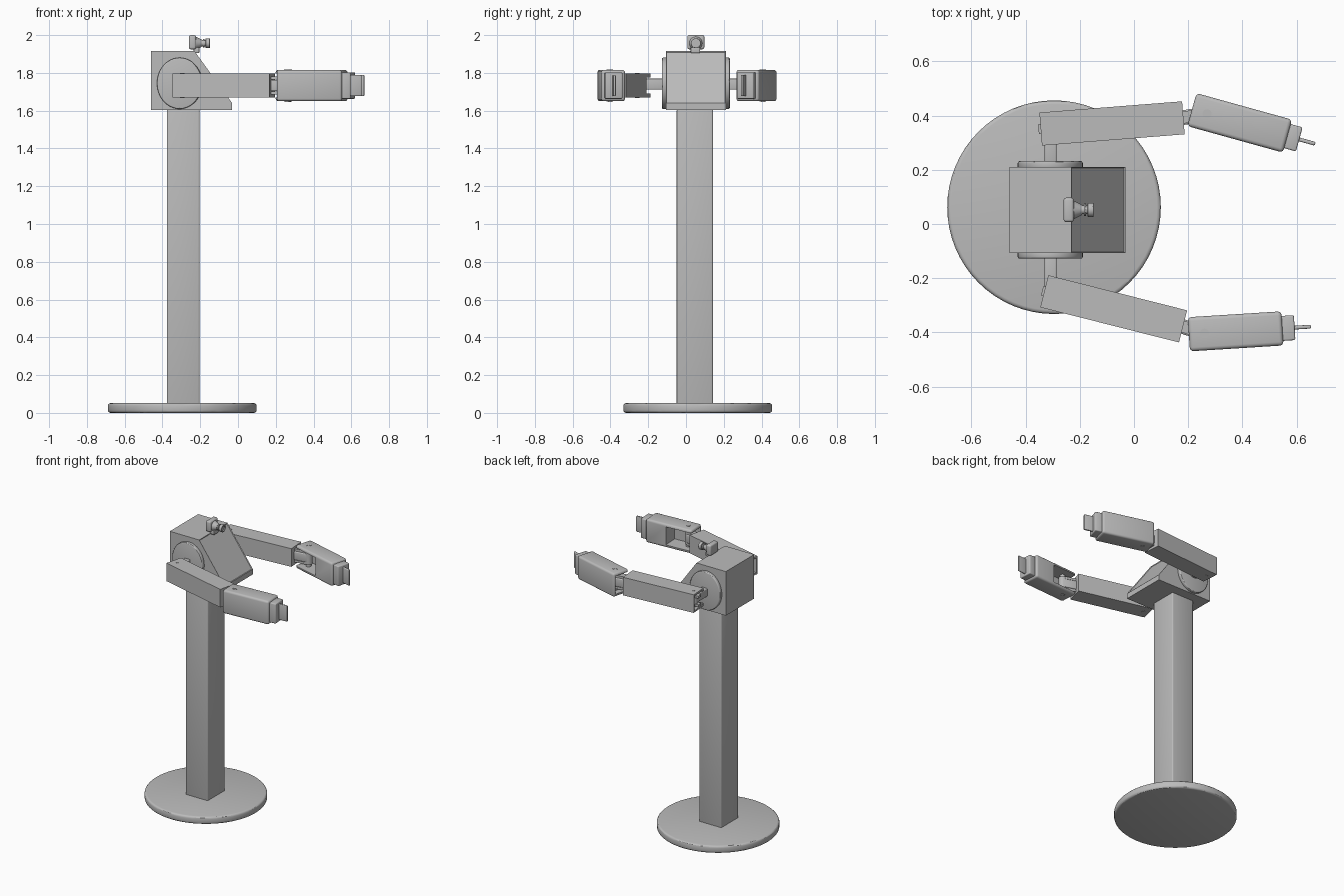
import bpy, bmesh, math
from mathutils import Matrix, Vector

cube = bpy.data.objects.get("Cube")
if cube:
    bpy.data.objects.remove(cube, do_unlink=True)

grey = bpy.data.materials.new("plain grey")
grey.use_nodes = True
grey.diffuse_color = (0.5, 0.5, 0.5, 1)
grey.node_tree.nodes["Principled BSDF"].inputs["Base Color"].default_value = (0.5, 0.5, 0.5, 1)

HEAD_Y = 0.052   # middle of the head
ARM_Z = 1.733    # height of the arm axes


def finish(name, bm, frame=Matrix(), bevel=0, segments=3):
    """Turn a bmesh into an object placed in the given frame."""
    bmesh.ops.recalc_face_normals(bm, faces=bm.faces)
    if bevel:
        edges = [e for e in bm.edges if e.calc_face_angle(0) > 0.6]
        bmesh.ops.bevel(bm, geom=edges, offset=bevel, segments=segments,
                        profile=0.5, affect='EDGES', clamp_overlap=True)
    mesh = bpy.data.meshes.new(name)
    bm.to_mesh(mesh)
    bm.free()
    mesh.transform(frame)
    mesh.materials.append(grey)
    obj = bpy.data.objects.new(name, mesh)
    bpy.context.collection.objects.link(obj)
    smooth(obj)
    return obj


def smooth(obj):
    bpy.ops.object.select_all(action='DESELECT')
    obj.select_set(True)
    bpy.context.view_layer.objects.active = obj
    bpy.ops.object.shade_smooth_by_angle(angle=math.radians(30))


def box(name, lo, hi, frame=Matrix(), bevel=0):
    lo, hi = Vector(lo), Vector(hi)
    bm = bmesh.new()
    bmesh.ops.create_cube(bm, size=1, matrix=Matrix.Translation((lo + hi) / 2)
                          @ Matrix.Diagonal((*(hi - lo), 1)))
    return finish(name, bm, frame, bevel)


def cylinder(name, centre, radius, depth, axis='Z', top=None, scale=(1, 1, 1),
             frame=Matrix(), bevel=0, sides=48):
    turn = {'X': Matrix.Rotation(math.pi / 2, 4, 'Y'),
            'Y': Matrix.Rotation(math.pi / 2, 4, 'X'), 'Z': Matrix()}[axis]
    bm = bmesh.new()
    bmesh.ops.create_cone(bm, cap_ends=True, segments=sides, radius1=radius,
                          radius2=radius if top is None else top, depth=depth,
                          matrix=Matrix.Translation(centre) @ Matrix.Diagonal((*scale, 1)) @ turn)
    return finish(name, bm, frame, bevel)


def carve(obj, cutters):
    """Subtract the cutters, bake the result and discard them."""
    for cutter in cutters:
        mod = obj.modifiers.new("cut", 'BOOLEAN')
        mod.operation, mod.solver, mod.object = 'DIFFERENCE', 'EXACT', cutter
    graph = bpy.context.evaluated_depsgraph_get()
    mesh = bpy.data.meshes.new_from_object(obj.evaluated_get(graph))
    obj.modifiers.clear()
    obj.data = mesh
    for cutter in cutters:
        bpy.data.objects.remove(cutter, do_unlink=True)
    smooth(obj)


def frame_at(x, y, degrees):
    return Matrix.Translation((x, y, ARM_Z)) @ Matrix.Rotation(math.radians(degrees), 4, 'Z')


# Stand
cylinder("base_disc", (-0.295, 0.062, 0.026), 0.394, 0.052, bevel=0.014, sides=64)
box("column", (-0.377, -0.049, 0.04), (-0.203, 0.143, 1.608), bevel=0.008)

# Head: wedge profile with a shallow recessed slope
bm = bmesh.new()
profile = [(-0.46, 1.603), (-0.031, 1.603), (-0.031, 1.64), (-0.23, 1.915), (-0.46, 1.915)]
face = bm.faces.new([bm.verts.new((x, HEAD_Y - 0.159, z)) for x, z in profile])
sweep = bmesh.ops.extrude_face_region(bm, geom=[face])
bmesh.ops.translate(bm, vec=(0, 0.318, 0),
                    verts=[v for v in sweep["geom"] if isinstance(v, bmesh.types.BMVert)])
bmesh.ops.recalc_face_normals(bm, faces=bm.faces)
slope = [f for f in bm.faces if f.normal.x > 0.3 and f.normal.z > 0.3]
bmesh.ops.inset_region(bm, faces=slope, thickness=0.006, depth=-0.005)
finish("head", bm)

# Shoulder discs and axles
for side, word in ((-1, "front"), (1, "back")):
    cylinder(word + "_shoulder_disc", (-0.309, HEAD_Y + side * 0.166, 1.745), 0.12, 0.028,
             axis='Y', scale=(1, 1, 1.13), bevel=0.007)

# Small camera on top of the head
box("camera_foot", (-0.235, 0.025, 1.905), (-0.205, 0.075, 1.935), bevel=0.004)
box("camera_body", (-0.26, 0.007, 1.925), (-0.222, 0.097, 2.0), bevel=0.01)
cylinder("camera_cone", (-0.208, 0.052, 1.957), 0.036, 0.034, axis='X', top=0.018)
cylinder("camera_neck", (-0.185, 0.052, 1.957), 0.016, 0.03, axis='X')
cylinder("camera_ring", (-0.181, 0.052, 1.957), 0.023, 0.008, axis='X', bevel=0.002)
lens = cylinder("camera_lens", (-0.16, 0.052, 1.957), 0.026, 0.022, axis='X', bevel=0.003)
carve(lens, [cylinder("lens_cutter", (-0.146, 0.052, 1.957), 0.017, 0.02, axis='X')])


def arm(word, side, upper, fore, half_fore):
    """One arm; side is -1 or 1, and inward points back toward the head."""
    inward = -side

    def inner_box(name, x0, x1, y0, y1, h, frame):
        """Box whose y range is measured toward the head."""
        a, b = sorted((y0 * inward, y1 * inward))
        return box(name, (x0, a, -h), (x1, b, h), frame)

    # Upper arm with open rear end and a notch for the axle
    tube = box(word + "_upper_arm", (-0.264, -0.061, -0.064), (0.264, 0.061, 0.064), upper)
    shoulder = upper @ Vector((-0.228, 0, 0))
    carve(tube, [inner_box("hollow_cutter", -0.3, -0.17, -0.05, 0.05, 0.052, upper),
                 inner_box("notch_cutter", -0.3, -0.18, 0.03, 0.1, 0.042, upper)])
    cylinder(word + "_shoulder_pin", (-0.228, 0, 0), 0.012, 0.131, frame=upper, sides=24)
    cylinder(word + "_shoulder_knuckle", (-0.228, 0, 0), 0.028, 0.07, frame=upper, sides=24)
    a, b = sorted((HEAD_Y + side * 0.16, shoulder.y))
    box(word + "_shoulder_axle", (-0.33, a, ARM_Z - 0.022), (-0.285, b, ARM_Z + 0.036), bevel=0.006)
    for z in (-0.03, 0.03):
        box(word + "_shoulder_fork", (-0.272, -0.018, z - 0.008), (-0.17, 0.018, z + 0.008), upper)

    # Forearm, rounded, open at the elbow and on the inner side
    shell = box(word + "_forearm", (-half_fore, -0.063, -0.083), (half_fore, 0.063, 0.083),
                fore, bevel=0.014)
    carve(shell, [inner_box("elbow_cutter", -0.3, 0.02, -0.046, 0.1, 0.064, fore)])
    pin_x = 0.058 - half_fore
    for name, radius, depth in (("elbow_pin", 0.01, 0.172), ("elbow_washer", 0.017, 0.169),
                                ("elbow_knuckle", 0.026, 0.09)):
        cylinder(word + "_" + name, (pin_x, 0, 0), radius, depth, frame=fore, sides=24)

    # Link between the upper arm end and the elbow pin
    start = upper @ Vector((0.25, 0, 0))
    end = fore @ Vector((pin_x, 0, 0))
    reach = end - start
    link = frame_at(start.x, start.y, math.degrees(math.atan2(reach.y, reach.x)))
    box(word + "_elbow_link", (0, -0.027, -0.03), (reach.length, 0.027, 0.03), link, bevel=0.006)
    for z in (-0.04, 0.04):
        box(word + "_elbow_fork", (0, -0.022, z - 0.008), (reach.length, 0.022, z + 0.008), link)

    # Wrist and thin hand plate
    tip = half_fore
    box(word + "_wrist", (tip - 0.01, -0.046, -0.07), (tip + 0.045, 0.046, 0.07), fore, bevel=0.006)
    box(word + "_hand", (tip + 0.02, -0.007, -0.056), (tip + 0.106, 0.007, 0.056), fore, bevel=0.005)


arm("front", -1, frame_at(-0.075, -0.313, -14.2), frame_at(0.375, -0.396, 3.6), 0.173)
arm("back", 1, frame_at(-0.081, 0.371, 4.5), frame_at(0.39, 0.373, -15.5), 0.183)
